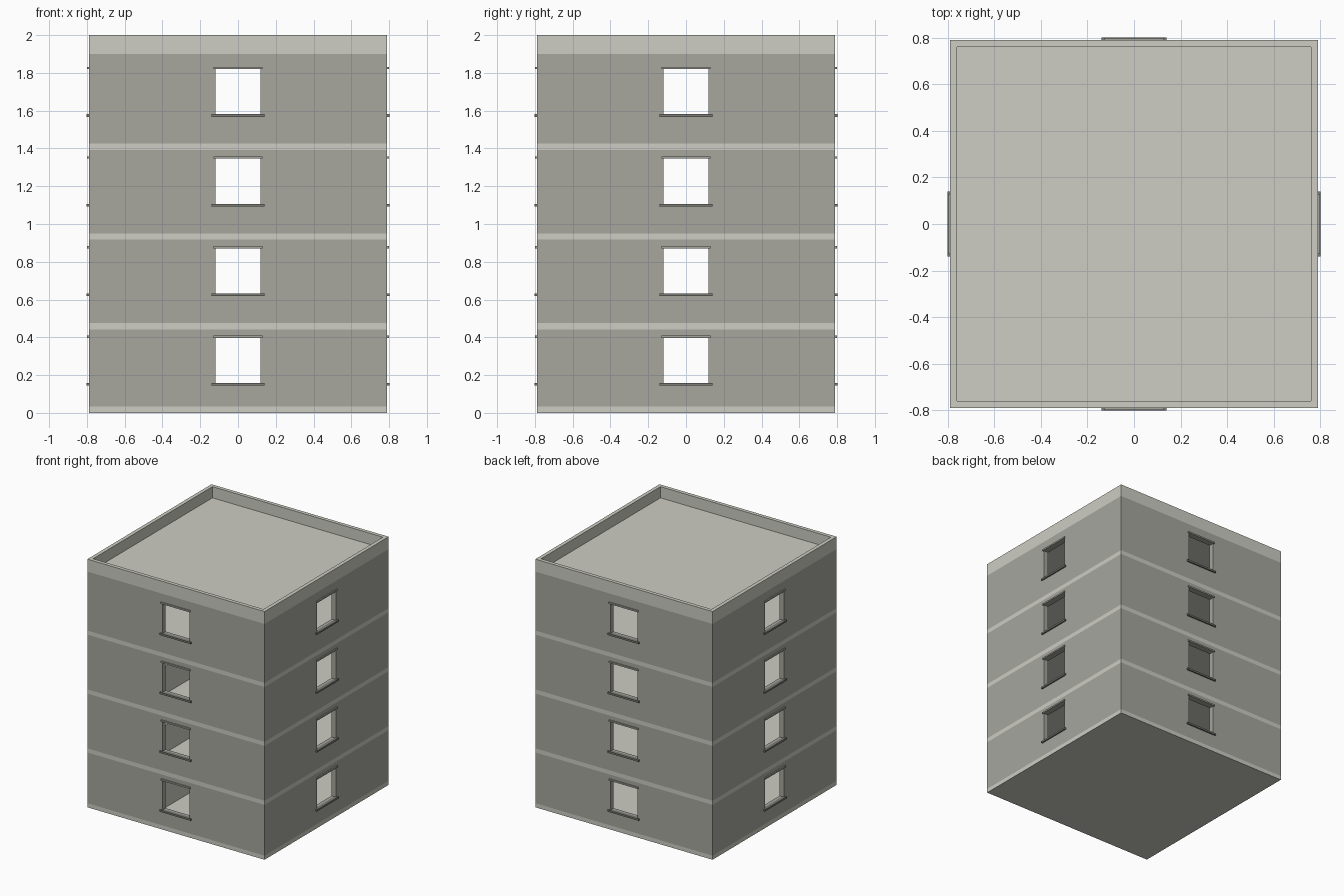
import bpy, bmesh
from math import pi
from mathutils import Matrix, Vector

if "Cube" in bpy.data.objects:
    bpy.data.objects.remove(bpy.data.objects["Cube"])

HALF, WALL, STOREY, SLAB, FLOORS = 0.79, 0.04, 0.475, 0.033, 4
EAVE, ROOF, TOP = 1.9, 1.91, 2.0


def material(name, rgb):
    m = bpy.data.materials.new(name)
    m.diffuse_color = (*rgb, 1)
    m.use_nodes = True
    m.node_tree.nodes["Principled BSDF"].inputs["Base Color"].default_value = m.diffuse_color
    return m


plaster = material("wall_plaster", (0.385, 0.385, 0.345))
concrete = material("light_concrete", (0.61, 0.61, 0.55))
trim = material("dark_trim", (0.2, 0.2, 0.18))


def boxes(name, items, mat=None):
    """One object made of boxes given as (min corner, max corner, turn)."""
    bm = bmesh.new()
    for lo, hi, turn in items:
        lo, hi = Vector(lo), Vector(hi)
        m = (Matrix.Rotation(turn, 4, 'Z') @ Matrix.Translation((lo + hi) / 2)
             @ Matrix.Diagonal((*(hi - lo), 1)))
        bmesh.ops.create_cube(bm, size=1, matrix=m)
    me = bpy.data.meshes.new(name)
    bm.to_mesh(me)
    bm.free()
    if mat:
        me.materials.append(mat)
    ob = bpy.data.objects.new(name, me)
    bpy.context.collection.objects.link(ob)
    ob.hide_render = mat is None
    return ob


def cut(ob, cutters, mat):
    """Subtract the cutters for good, then remove them."""
    for c in cutters:
        mod = ob.modifiers.new("cut", 'BOOLEAN')
        mod.operation, mod.solver, mod.object = 'DIFFERENCE', 'EXACT', c
    dg = bpy.context.evaluated_depsgraph_get()
    dg.update()
    me = bpy.data.meshes.new_from_object(ob.evaluated_get(dg))
    ob.modifiers.clear()
    me.materials.clear()
    me.materials.append(mat)
    ob.data = me
    for c in cutters:
        bpy.data.objects.remove(c)


def block(half, low, high):
    return ((-half, -half, low), (half, half, high), 0)


# Storey walls, hollowed and pierced by windows on all sides
base = [SLAB if i == 0 else i * STOREY for i in range(FLOORS)]
head = [(i + 1) * STOREY - SLAB for i in range(FLOORS - 1)] + [EAVE]
sill_z = [0.157 + i * 0.4745 for i in range(FLOORS)]
walls = boxes("storey_walls", [block(HALF, b, h) for b, h in zip(base, head)], plaster)
cutters = [boxes("room_cutter", [block(HALF - WALL, -0.1, TOP)])]
for k in range(2):
    cutters.append(boxes("window_cutter", [
        ((-0.12, -1, z), (0.12, 1, z + 0.24), k * pi / 2) for z in sill_z]))
cut(walls, cutters, plaster)

# Floor slabs show outside as light bands; the roof sits inside the parapet
boxes("floor_slabs", [block(HALF, b - SLAB if i else 0, b) for i, b in enumerate(base)], concrete)
boxes("roof_slab", [block(HALF - WALL + 0.005, ROOF - SLAB, ROOF)], concrete)
parapet = boxes("parapet", [block(HALF, EAVE, TOP)], concrete)
cut(parapet, [boxes("recess_cutter", [block(HALF - 0.03, EAVE - 0.1, TOP + 0.1)])], concrete)
boxes("roof_deck", [block(HALF - 0.03, EAVE, ROOF)], concrete)

# Sills and lintels on all four sides
turns = [k * pi / 2 for k in range(4)]
boxes("window_sills", [((-0.14, -0.802, z - 0.013), (0.14, -0.775, z + 0.001), t)
                       for z in sill_z for t in turns], trim)
boxes("window_lintels", [((-0.13, -0.80, z + 0.24), (0.13, -0.775, z + 0.252), t)
                         for z in sill_z for t in turns], plaster)

# Inner stair flights on the lower three storeys
steps, y0, run = 8, -0.75, 0.07
for i in range(FLOORS - 1):
    rise = (head[i] - base[i]) / steps
    boxes(f"stair_flight_{i + 1}", [
        ((-0.31, y0 + s * run, base[i]),
         (-0.28, y0 + (s + 1) * run, base[i] + (s + 1) * rise), 0)
        for s in range(steps)], concrete)
